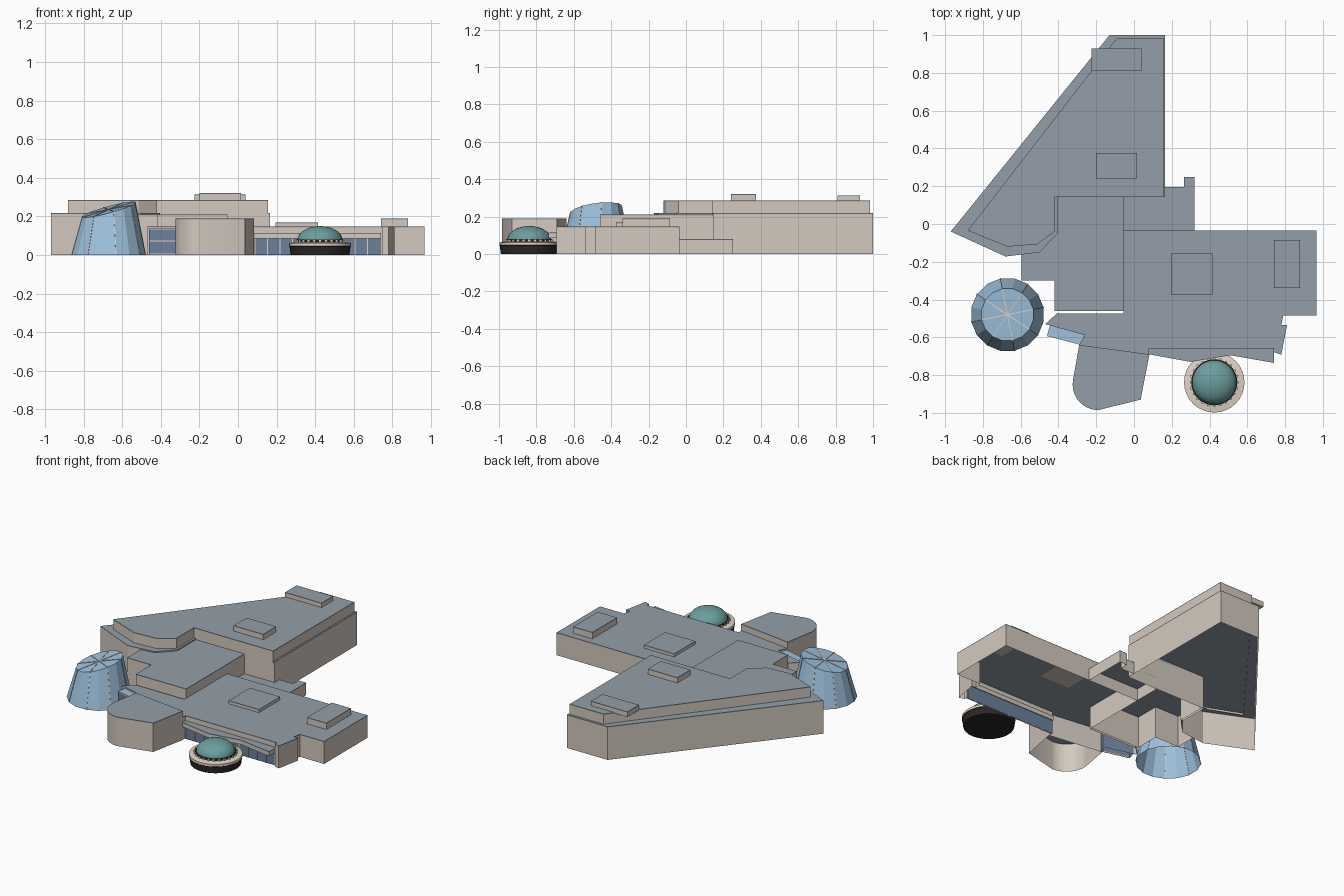
import bpy, bmesh, math
from mathutils import Vector

if "Cube" in bpy.data.objects:
    bpy.data.objects.remove(bpy.data.objects["Cube"])


def lin(c):
    return c / 12.92 if c <= 0.04045 else ((c + 0.055) / 1.055) ** 2.4


def material(name, r, g, b):
    m = bpy.data.materials.new(name)
    m.diffuse_color = (lin(r), lin(g), lin(b), 1)
    m.use_nodes = True
    m.node_tree.nodes["Principled BSDF"].inputs["Base Color"].default_value = m.diffuse_color
    return m


WALL = material("warm stone", 0.83, 0.79, 0.75)
ROOF = material("grey roof", 0.58, 0.62, 0.66)
BLUE = material("pale blue panel", 0.62, 0.76, 0.87)
GLASS = material("dark window", 0.42, 0.50, 0.61)
TEAL = material("teal dome", 0.42, 0.62, 0.62)
BLACK = material("black base", 0.17, 0.15, 0.14)
CREAM = material("cream trim", 0.88, 0.83, 0.78)


def finish(name, bm, mats, smooth=False):
    me = bpy.data.meshes.new(name)
    bm.to_mesh(me)
    bm.free()
    for m in mats:
        me.materials.append(m)
    ob = bpy.data.objects.new(name, me)
    bpy.context.collection.objects.link(ob)
    if smooth:
        bpy.context.view_layer.objects.active = ob
        ob.select_set(True)
        bpy.ops.object.shade_smooth_by_angle(angle=math.radians(35))
        ob.select_set(False)
    return ob


def shell(name, pts, z0, z1, side=WALL, top=ROOF, floor=False, rim=0.005, smooth=False):
    """Upright outline with a roof, a thin roof edge and an open underside."""
    area = sum(a[0] * b[1] - b[0] * a[1] for a, b in zip(pts, pts[1:] + pts[:1]))
    if area < 0:
        pts = pts[::-1]
    bm = bmesh.new()
    rings = [[bm.verts.new((x, y, z)) for x, y in pts] for z in (z0, z1 - rim, z1)]
    n = len(pts)
    for k in (0, 1):
        for i in range(n):
            j = (i + 1) % n
            f = bm.faces.new((rings[k][i], rings[k][j], rings[k + 1][j], rings[k + 1][i]))
            f.material_index = k
    bm.faces.new(rings[2]).material_index = 1
    if floor:
        bm.faces.new(rings[0][::-1])
    return finish(name, bm, [side, top], smooth)


def rect(x0, x1, y0, y1):
    return [(x0, y0), (x1, y0), (x1, y1), (x0, y1)]


def bar(name, a, b, w, mat):
    """Thin square strip from a to b."""
    a, b = Vector(a), Vector(b)
    bm = bmesh.new()
    bmesh.ops.create_cube(bm, size=1)
    d = b - a
    bmesh.ops.scale(bm, vec=(w, w, d.length), verts=bm.verts)
    bmesh.ops.transform(bm, matrix=d.to_track_quat('Z', 'Y').to_matrix().to_4x4(), verts=bm.verts)
    bmesh.ops.translate(bm, vec=(a + b) / 2, verts=bm.verts)
    return finish(name, bm, [mat])


def lathe(name, prof, cx, cy, n, mats, idx):
    """Spin an (r, z) profile; idx gives the material of each band."""
    bm = bmesh.new()
    rings = []
    for r, z in prof:
        if r == 0:
            rings.append([bm.verts.new((cx, cy, z))] * n)
        else:
            rings.append([bm.verts.new((cx + r * math.cos(2 * math.pi * i / n),
                                        cy + r * math.sin(2 * math.pi * i / n), z)) for i in range(n)])
    for k in range(len(prof) - 1):
        for i in range(n):
            j = (i + 1) % n
            q = list(dict.fromkeys((rings[k][i], rings[k][j], rings[k + 1][j], rings[k + 1][i])))
            bm.faces.new(q).material_index = idx[k]
    return finish(name, bm, mats, True)


# Wedge hall with its raised upper tier
shell("wedge_hall", [(-0.97, -0.04), (-0.68, -0.172), (-0.5, -0.15), (-0.405, -0.05), (-0.405, 0.145),
                     (0.165, 0.145), (0.165, 1.0), (-0.13, 1.0)], 0, 0.218)
shell("wedge_upper_tier", [(-0.88, -0.035), (-0.67, -0.12), (-0.515, -0.108), (-0.42, -0.04), (-0.42, 0.143),
                           (0.155, 0.143), (0.155, 0.985), (-0.09, 0.985)], 0.205, 0.285)

# Middle block and low rear annex
shell("middle_block", [(-0.055, 0.145), (-0.42, 0.145), (-0.42, -0.05), (-0.5, -0.15), (-0.595, -0.16),
                       (-0.595, -0.30), (-0.42, -0.30), (-0.42, -0.46), (-0.055, -0.46)], 0, 0.21)
shell("rear_annex", [(-0.055, -0.035), (0.32, -0.035), (0.32, 0.25), (0.265, 0.25), (0.265, 0.195),
                     (0.165, 0.195), (0.165, 0.145), (-0.055, 0.145)], 0, 0.08)

# Low front wing
shell("front_wing", [(-0.055, -0.035), (0.965, -0.035), (0.965, -0.485), (0.79, -0.485), (0.78, -0.535),
                     (0.81, -0.535), (0.78, -0.692), (0.745, -0.68), (0.745, -0.66), (0.08, -0.66),
                     (0.08, -0.69), (-0.29, -0.64), (-0.26, -0.588), (-0.47, -0.53), (-0.41, -0.475),
                     (-0.055, -0.475)], 0, 0.148)

# Entrance canopy, front windows and mullions
shell("entrance_canopy", [(0.08, -0.65), (0.74, -0.65), (0.74, -0.735), (0.51, -0.695), (0.30, -0.73),
                          (0.08, -0.69)], 0.086, 0.115, floor=True)
shell("front_windows", rect(0.085, 0.74, -0.668, -0.655), 0, 0.086, GLASS, GLASS)
for i in range(11):
    x = 0.087 + i * 0.065
    bar("front_mullion", (x, -0.669, 0), (x, -0.669, 0.086), 0.005, CREAM)

# Side window bay
shell("side_window_bay", [(-0.445, -0.535), (-0.262, -0.585), (-0.28, -0.637), (-0.46, -0.59)],
      0, 0.138, GLASS, BLUE)
for z in (0.004, 0.072, 0.135):
    bar("bay_mullion", (-0.46, -0.591, z), (-0.28, -0.638, z), 0.005, CREAM)

# Rounded tower
arc = [(-0.19 + 0.135 * math.cos(t), -0.85 + 0.135 * math.sin(t))
       for t in [math.radians(170 + 10 * i) for i in range(11)]]
shell("rounded_tower", [(-0.29, -0.64)] + arc + [(0.035, -0.93), (0.082, -0.69)], 0, 0.19, smooth=True)

# Rooftop units
for name, r, z0, z1 in (("rear_roof_unit", rect(-0.225, 0.04, 0.81, 0.93), 0.28, 0.314),
                        ("hall_roof_unit", rect(-0.2, 0.015, 0.24, 0.375), 0.28, 0.32),
                        ("wing_roof_unit", rect(0.195, 0.415, -0.375, -0.155), 0.145, 0.168),
                        ("end_roof_unit", rect(0.74, 0.88, -0.34, -0.085), 0.145, 0.19)):
    shell(name, r, z0, z1, floor=True)

# Tapered tower with a slanted top
CX, CY, N = -0.67, -0.48, 16


def rim_point(t, s=1.0, lift=0.0):
    dx, dy = 0.14 * s * math.cos(t), 0.14 * s * math.sin(t)
    return (CX + dx, CY + dy, 0.235 + 0.27 * dx + 0.13 * dy + lift)


angles = [2 * math.pi * (i + 0.5) / N for i in range(N)]
bm = bmesh.new()
low = [bm.verts.new((CX + 0.195 * math.cos(t), CY + 0.195 * math.sin(t), 0)) for t in angles]
high = [bm.verts.new(rim_point(t)) for t in angles]
for i in range(N):
    j = (i + 1) % N
    bm.faces.new((low[i], low[j], high[j], high[i]))
bm.faces.new(high)
finish("tapered_tower", bm, [BLUE])
for t in angles[::2]:
    bar("tower_spoke", rim_point(t, 0.0), rim_point(t), 0.005, CREAM)
    bar("tower_rib", (CX + 0.195 * math.cos(t), CY + 0.195 * math.sin(t), 0), rim_point(t), 0.004, CREAM)

# Domed pod with black base, cream rim and a beaded collar
PX, PY = 0.425, -0.838
lathe("pod_base", [(0, 0), (0.152, 0), (0.158, 0.045), (0.16, 0.047), (0.16, 0.062), (0.122, 0.068), (0.122, 0.08), (0.1, 0.08)],
      PX, PY, 32, [BLACK, CREAM], [0, 0, 0, 1, 1, 0, 0])
dome = [(0.117 * math.cos(a), 0.076 + 0.074 * math.sin(a)) for a in [math.pi / 2 * i / 8 for i in range(8)]]
lathe("pod_dome", dome + [(0, 0.15)], PX, PY, 32, [TEAL], [0] * 8)
for i in range(24):
    t = 2 * math.pi * i / 24
    x, y = PX + 0.123 * math.cos(t), PY + 0.123 * math.sin(t)
    bar("collar_bead", (x, y, 0.066), (x, y, 0.078), 0.012, CREAM)
